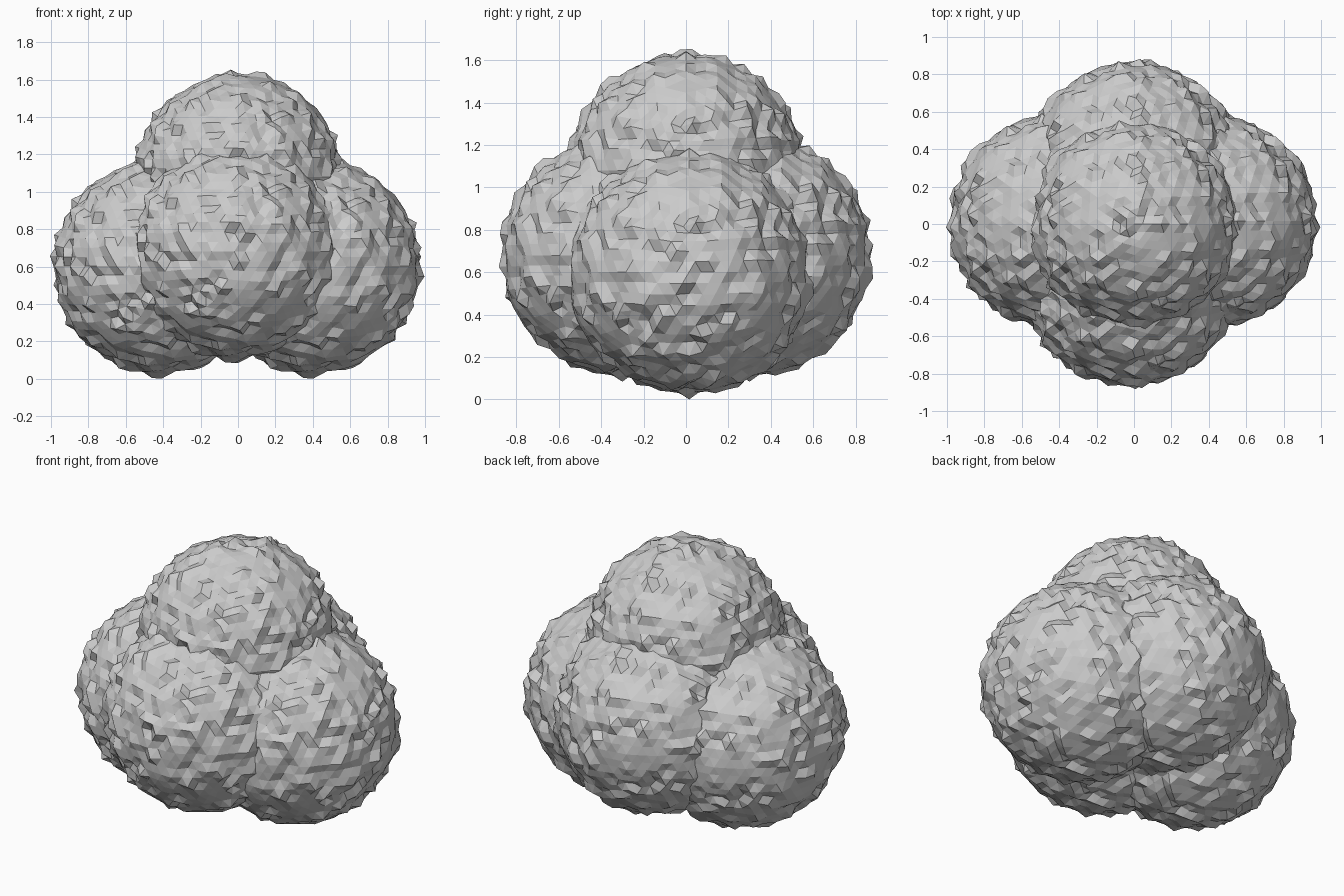
import bpy, bmesh, random
from mathutils import Vector, noise

if "Cube" in bpy.data.objects:
    bpy.data.objects.remove(bpy.data.objects["Cube"])

RADIUS = 0.565


def rough_clump_mesh():
    """Faceted ball with finely divided, chipped flat faces."""
    rng = random.Random(7)
    bm = bmesh.new()
    bmesh.ops.create_icosphere(bm, subdivisions=3, radius=RADIUS)
    bmesh.ops.subdivide_edges(bm, edges=bm.edges[:], cuts=2, use_grid_fill=True)
    # push single points and short runs in and out for a chipped surface
    for v in bm.verts:
        d = v.co.normalized()
        r = v.co.length + 0.012 * noise.noise(d * 4)
        if noise.noise(d * 6 + Vector((3, 1, 2))) > -0.2 and rng.random() < 0.42:
            r += rng.choice((-0.022, -0.012, 0.014, 0.025))
        v.co = d * r
    # small tip at the underside
    low = min(bm.verts, key=lambda v: v.co.xy.length + (2 if v.co.z > 0 else 0))
    low.co.z = -0.59
    for v in bm.verts:
        v.co.z = max(v.co.z, -0.59)
    me = bpy.data.meshes.new("leaf_clump")
    bm.to_mesh(me)
    bm.free()
    return me


# five matching clumps: two sides, front, back and crown (position, scale)
mesh = rough_clump_mesh()
clumps = {
    "left_clump": ((-0.41, 0.015, 0.602), 1.02),
    "right_clump": ((0.40, 0.015, 0.602), 1.02),
    "front_clump": ((-0.02, -0.3, 0.68), 1.01),
    "back_clump": ((0.0, 0.3, 0.68), 1.01),
    "top_clump": ((0, 0, 1.08), 0.98),
}
for name, (pos, scale) in clumps.items():
    ob = bpy.data.objects.new(name, mesh)
    ob.location = Vector(pos)
    ob.scale = (scale,) * 3
    bpy.context.collection.objects.link(ob)
